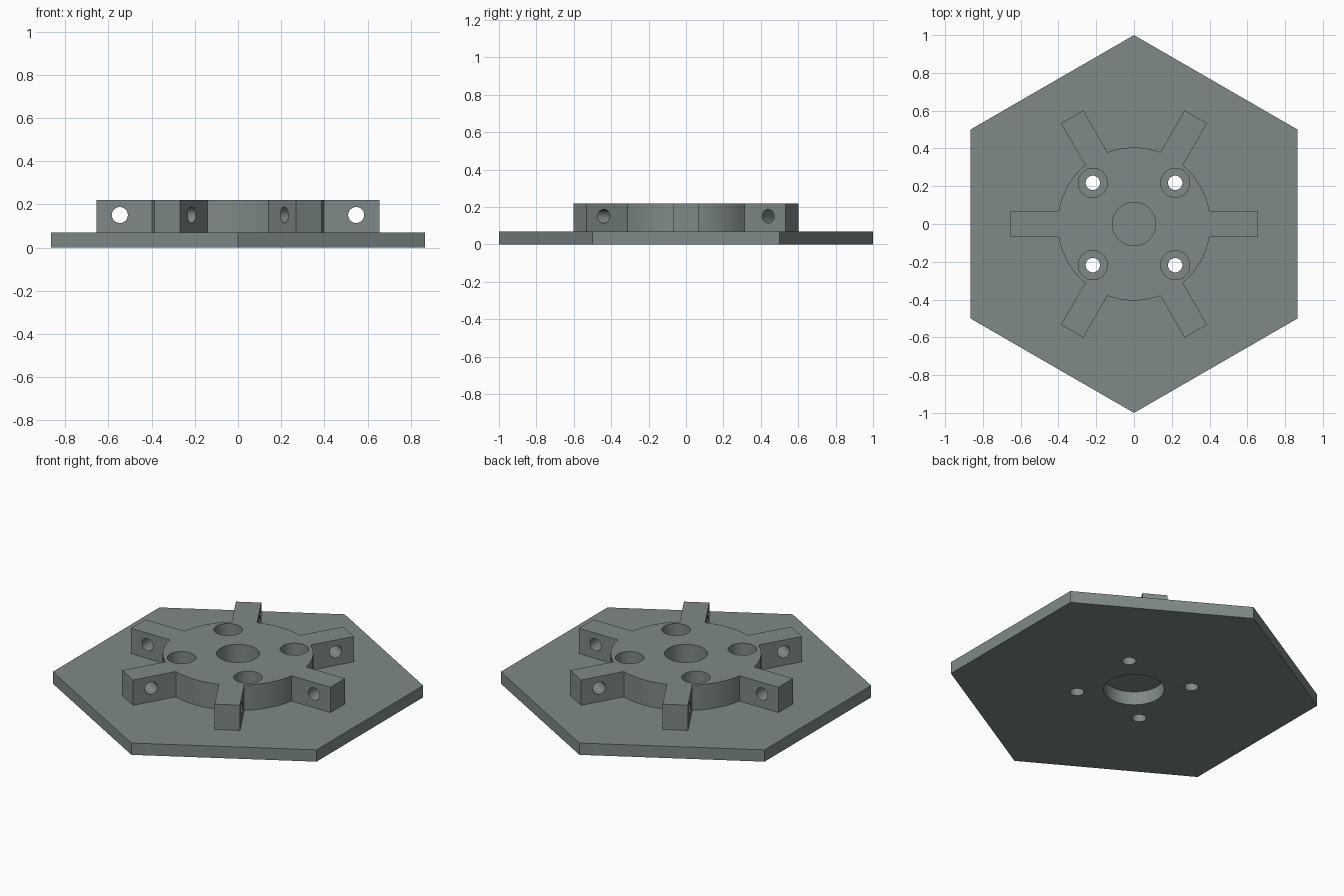
import bpy, bmesh, math
from mathutils import Matrix, Vector

if "Cube" in bpy.data.objects:
    bpy.data.objects.remove(bpy.data.objects["Cube"])

PLATE_T, TOP = 0.07, 0.22
HUB_R, ARM_LEN, ARM_HALF = 0.405, 0.655, 0.0685

grey = bpy.data.materials.new("slate grey")
grey.diffuse_color = (0.215, 0.25, 0.25, 1)
grey.use_nodes = True
grey.node_tree.nodes["Principled BSDF"].inputs["Base Color"].default_value = grey.diffuse_color


def prism(name, outline, z0, z1):
    """Extrude a closed xy outline from z0 to z1."""
    bm = bmesh.new()
    face = bm.faces.new([bm.verts.new((x, y, z0)) for x, y in outline])
    top = bmesh.ops.extrude_face_region(bm, geom=[face])["geom"]
    bmesh.ops.translate(bm, vec=(0, 0, z1 - z0),
                        verts=[g for g in top if isinstance(g, bmesh.types.BMVert)])
    bmesh.ops.recalc_face_normals(bm, faces=bm.faces)
    mesh = bpy.data.meshes.new(name)
    bm.to_mesh(mesh)
    bm.free()
    mesh.materials.append(grey)
    obj = bpy.data.objects.new(name, mesh)
    bpy.context.collection.objects.link(obj)
    return obj


def ring(r, n, start=0.0):
    return [(r * math.cos(start + math.tau * i / n),
             r * math.sin(start + math.tau * i / n)) for i in range(n)]


def combine(target, tool, operation):
    """Apply a boolean and remove the tool object."""
    mod = target.modifiers.new("cut", 'BOOLEAN')
    mod.operation, mod.object, mod.solver = operation, tool, 'EXACT'
    bpy.context.view_layer.objects.active = target
    bpy.ops.object.modifier_apply(modifier=mod.name)
    bpy.data.objects.remove(tool)


def drill(target, x, y, r, z0, z1, n=40):
    tool = prism("drill", ring(r, n), z0, z1)
    tool.data.transform(Matrix.Translation((x, y, 0)))
    combine(target, tool, 'DIFFERENCE')


# Hexagonal base plate
plate = prism("hex_mounting_plate", ring(1.0, 6, math.pi / 2), 0, PLATE_T)

# Round hub with six radial arms, as one outline
outline = []
half = math.asin(ARM_HALF / HUB_R)
root = HUB_R * math.cos(half)
for k in range(6):
    a = k * math.pi / 3
    for u, v in ((root, -ARM_HALF), (ARM_LEN, -ARM_HALF),
                 (ARM_LEN, ARM_HALF), (root, ARM_HALF)):
        outline.append((u * math.cos(a) - v * math.sin(a),
                        u * math.sin(a) + v * math.cos(a)))
    span = math.pi / 3 - 2 * half
    for i in range(1, 10):
        t = a + half + span * i / 10
        outline.append((HUB_R * math.cos(t), HUB_R * math.sin(t)))
hub = prism("hub", outline, 0.03, TOP)
combine(plate, hub, 'UNION')

# Blind centre bore above, wider pocket below
drill(plate, 0, 0, 0.115, 0.11, 0.4, 64)
drill(plate, 0, 0, 0.163, -0.2, 0.08, 64)

# Four counterbored screw holes
for sx in (-1, 1):
    for sy in (-1, 1):
        drill(plate, sx * 0.218, sy * 0.218, 0.077, 0.085, 0.4)
        drill(plate, sx * 0.218, sy * 0.218, 0.038, -0.2, 0.3)

# Cross hole through each arm
for k in range(6):
    a = k * math.pi / 3
    tool = prism("cross_drill", ring(0.037, 32), -0.11, 0.11)
    tool.data.transform(Matrix.Rotation(a, 4, 'Z')
                        @ Matrix.Translation(Vector((0.547, 0, 0.151)))
                        @ Matrix.Rotation(math.pi / 2, 4, 'X'))
    combine(plate, tool, 'DIFFERENCE')

# Smooth round walls, crisp edges
plate.select_set(True)
bpy.context.view_layer.objects.active = plate
bpy.ops.object.shade_smooth_by_angle(angle=math.radians(30))
